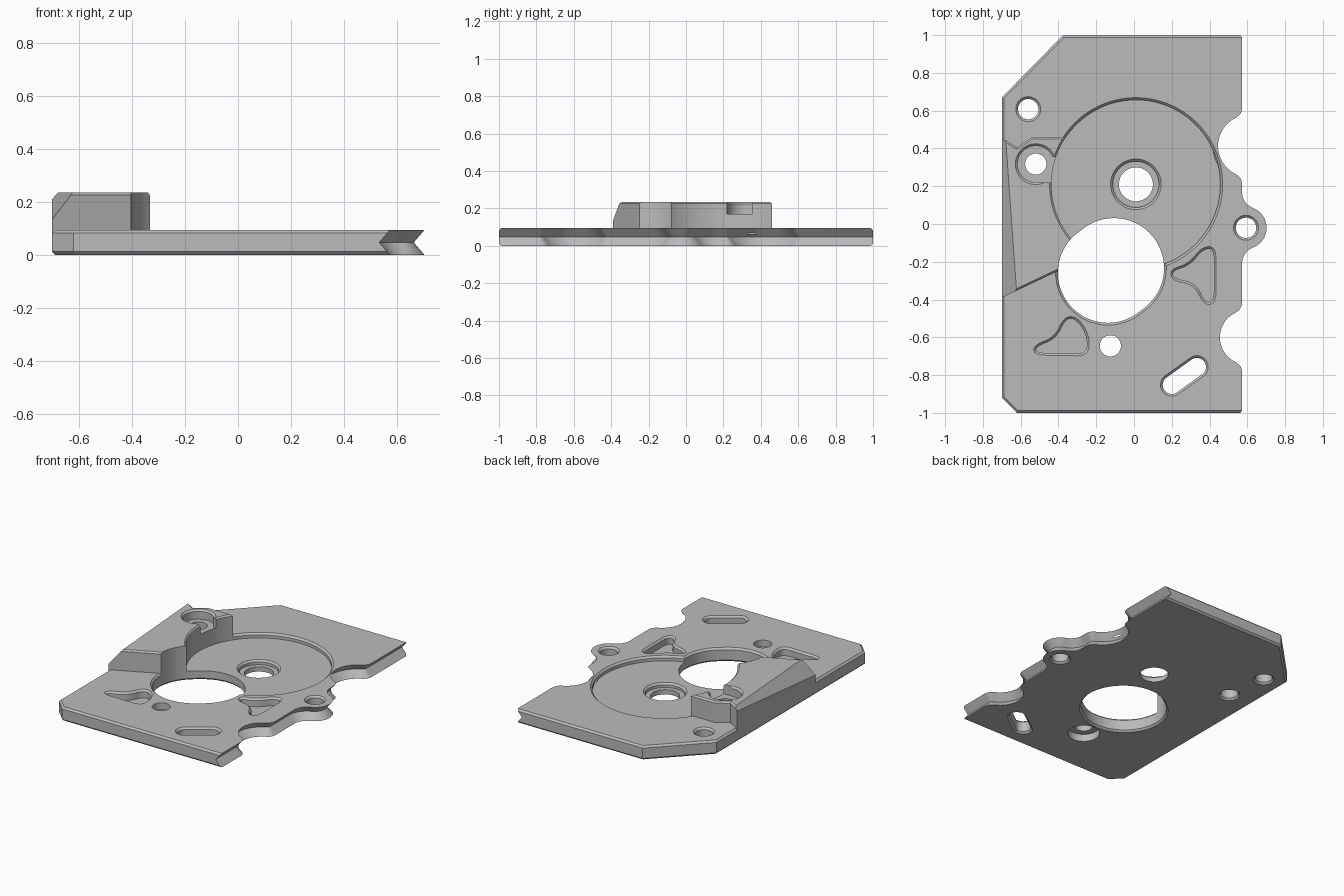
import bpy, bmesh
from math import atan2, cos, sin, sqrt, pi, radians
from mathutils import Vector

if "Cube" in bpy.data.objects:
    bpy.data.objects.remove(bpy.data.objects["Cube"], do_unlink=True)

TOP, BLOCK_TOP, CH, EDGE = 0.094, 0.235, 0.012, 0.572

grey = bpy.data.materials.new("machined_grey")
grey.use_nodes = True
grey.diffuse_color = (0.5, 0.5, 0.5, 1)
grey.node_tree.nodes["Principled BSDF"].inputs["Base Color"].default_value = (0.5, 0.5, 0.5, 1)


def arc(cx, cy, r, a0, a1, n):
    return [(cx + r * cos(a0 + (a1 - a0) * i / n), cy + r * sin(a0 + (a1 - a0) * i / n))
            for i in range(n + 1)]


def circle(cx, cy, r, n=64):
    return arc(cx, cy, r, 0, 2 * pi, n)[:-1]


def obround(a, b, r, n=20):
    t = atan2(b[1] - a[1], b[0] - a[0])
    return arc(*b, r, t - pi / 2, t + pi / 2, n) + arc(*a, r, t + pi / 2, t + 3 * pi / 2, n)


def rounded(pts, steps=3):
    """Corner cutting turns a coarse outline into a rounded one."""
    for _ in range(steps):
        out = []
        for p, q in zip(pts, pts[1:] + pts[:1]):
            p, q = Vector(p), Vector(q)
            out += [p.lerp(q, 0.25), p.lerp(q, 0.75)]
        pts = out
    return [tuple(p) for p in pts]


def edge_bump(cx, cy, r, rf, side):
    """Scallop (side -1) or lug (side +1) blended into the straight edge by fillets."""
    fx = EDGE + side * rf
    dy = sqrt((r + rf) ** 2 - (fx - cx) ** 2)
    phi = atan2(dy, cx - fx)
    half = arc(fx, cy - dy, rf, 0 if side < 0 else pi, phi, 8)
    half += arc(cx, cy, r, phi - pi, -pi if side < 0 else 0, 14)[1:]
    return half + [(x, 2 * cy - y) for x, y in reversed(half[:-1])]


def inset(outline, dists):
    """Move each edge of a counterclockwise outline inward by its own distance."""
    pts, res = [Vector(p) for p in outline], []
    count = len(pts)
    for i, p in enumerate(pts):
        e1, e2 = (p - pts[i - 1]).normalized(), (pts[(i + 1) % count] - p).normalized()
        n1, n2 = Vector((e1.y, -e1.x)), Vector((e2.y, -e2.x))
        d1, d2 = dists[i - 1], dists[i]
        det = n1.x * n2.y - n1.y * n2.x
        if abs(det) < 0.01:
            o = -(n1 + n2).normalized() * (d1 + d2) / 2
        else:
            o = Vector((-d1 * n2.y + d2 * n1.y, -d2 * n1.x + d1 * n2.x)) / det
        res.append(p + o)
    return res


def loft(name, outline, levels, special=None):
    """Stack of inset copies of an outline; levels are (z, inset[, inset of special edges])."""
    bm = bmesh.new()
    count = len(outline)
    flags = [bool(special and special(outline[i], outline[(i + 1) % count])) for i in range(count)]
    rings = []
    for z, d, *s in levels:
        ring = inset(outline, [s[0] if f else d for f in flags])
        rings.append([bm.verts.new((p.x, p.y, z)) for p in ring])
    for a, b in zip(rings, rings[1:]):
        for i in range(count):
            j = (i + 1) % count
            bm.faces.new((a[i], a[j], b[j], b[i]))
    bm.faces.new(rings[0][::-1])
    bm.faces.new(rings[-1])
    mesh = bpy.data.meshes.new(name)
    bm.to_mesh(mesh)
    bm.free()
    obj = bpy.data.objects.new(name, mesh)
    mesh.materials.append(grey)
    bpy.context.collection.objects.link(obj)
    return obj


def combine(target, tool, operation="DIFFERENCE"):
    mod = target.modifiers.new(operation.lower(), "BOOLEAN")
    mod.operation, mod.solver, mod.object = operation, "EXACT", tool
    bpy.context.view_layer.objects.active = target
    bpy.ops.object.modifier_apply(modifier=mod.name)
    bpy.data.objects.remove(tool, do_unlink=True)


def through(low=True, top=TOP):
    """Levels of a through cut with chamfered rims."""
    start = [(-0.01, -CH - 0.01), (CH, 0)] if low else [(-0.1, 0)]
    return start + [(top - CH, 0), (top + 0.01, -CH - 0.01)]


# Base plate: chamfered edges, V-groove along the wavy side
outline = [(-0.375, 1), (-0.7, 0.67), (-0.7, -0.92), (-0.62, -1), (EDGE, -1)]
outline += edge_bump(0.6, -0.6, 0.145, 0.06, -1)
outline += edge_bump(0.59, -0.02, 0.112, 0.09, 1)
outline += edge_bump(0.61, 0.413, 0.165, 0.06, -1)
outline += [(EDGE, 1)]
plate = loft("mounting_plate", outline,
             [(0, CH, 0), (CH, 0, 0.01), (0.047, 0, 0.04), (TOP - CH, 0, 0.01), (TOP, CH, 0)],
             lambda a, b: min(a[0], b[0]) > 0.3)

# Round recess with a counterbored centre hole
HUB = (0.01, 0.21)
combine(plate, loft("recess_cutter", circle(*HUB, 0.447, 128),
                    [(0.062, 0), (TOP - CH, 0), (TOP + 0.01, -CH - 0.01)]))
combine(plate, loft("counterbore_cutter", circle(*HUB, 0.122),
                    [(0.032, 0), (0.05, 0), (0.072, -0.022)]))
combine(plate, loft("hub_hole_cutter", circle(*HUB, 0.09), [(-0.1, 0), (0.2, 0)]))

# Large opening, slightly elongated
opening = obround((-0.138, -0.258), (-0.106, -0.234), 0.265, 48)
combine(plate, loft("opening_cutter", opening, through()))

# Bolt holes, oblong slot and the hole counterbored from below
for spot in ((-0.56, 0.608), (0.593, -0.02)):
    combine(plate, loft("bolt_cutter", circle(*spot, 0.054, 48), through()))
combine(plate, loft("slot_cutter", obround((0.2, -0.852), (0.333, -0.757), 0.048), through()))
combine(plate, loft("pin_cutter", circle(-0.125, -0.645, 0.056, 48),
                    [(-0.1, -0.044), (0.05, -0.044), (0.05, 0), (0.2, 0)]))

# Two blind pockets
right_pocket = [(0.19, -0.24), (0.29, -0.21), (0.36, -0.12), (0.435, -0.12), (0.435, -0.27),
                (0.435, -0.42), (0.37, -0.43), (0.32, -0.32), (0.2, -0.3)]
left_pocket = [(-0.53, -0.64), (-0.42, -0.6), (-0.37, -0.49), (-0.3, -0.49), (-0.235, -0.59),
               (-0.24, -0.7), (-0.38, -0.695), (-0.53, -0.695)]
for pocket in (right_pocket[::-1], left_pocket[::-1]):
    combine(plate, loft("pocket_cutter", rounded(pocket),
                        [(0.04, CH), (TOP - CH, CH), (TOP + 0.01, -0.01)]))

# Raised block on the side, flush with the plate wall
block = loft("raised_block",
             [(-0.7, 0.455), (-0.7, -0.39), (-0.41, -0.253), (-0.3, -0.2), (-0.2, -0.1),
              (-0.3, 0.46), (-0.54, 0.46), (-0.62, 0.407)],
             [(0.03, 0, 0), (BLOCK_TOP - 0.01, 0, 0), (BLOCK_TOP, 0.01, 0)],
             lambda a, b: max(a[0], b[0]) < -0.69)

# Slanted outer face, wider towards the front
a, b, c = Vector((-0.7, -0.39, 0.135)), Vector((-0.622, -0.35, BLOCK_TOP)), Vector((-0.7, 0.455, 0.21))
normal = (b - a).cross(c - a)
if normal.z < 0:
    normal.negate()
bm = bmesh.new()
bm.from_mesh(block.data)
cut = bmesh.ops.bisect_plane(bm, geom=bm.verts[:] + bm.edges[:] + bm.faces[:],
                             plane_co=a, plane_no=normal, clear_outer=True)
bmesh.ops.edgeloop_fill(bm, edges=[e for e in cut["geom_cut"] if isinstance(e, bmesh.types.BMEdge)])
bmesh.ops.recalc_face_normals(bm, faces=bm.faces[:])
bm.to_mesh(block.data)
bm.free()

# Curved inner walls of the block, then join it to the plate
combine(block, loft("hub_wall_cutter", circle(*HUB, 0.447, 128),
                    [(-0.1, 0), (BLOCK_TOP - 0.01, 0), (BLOCK_TOP + 0.01, -0.02)]))
combine(block, loft("opening_wall_cutter", opening, [(-0.1, 0), (0.4, 0)]))
combine(plate, block, "UNION")

# Counterbored screw hole with a notch open towards the recess
combine(plate, loft("screw_cutter", circle(-0.52, 0.317, 0.056),
                    [(-0.01, -0.022), (CH, 0), (0.17, 0), (0.17, -0.04),
                     (BLOCK_TOP - CH, -0.04), (BLOCK_TOP + 0.01, -0.062)]))
combine(plate, loft("notch_cutter", [(-0.5, 0.22), (-0.3, 0.22), (-0.3, 0.355), (-0.5, 0.355)],
                    [(0.17, 0), (0.4, 0)]))

bpy.ops.object.select_all(action="DESELECT")
plate.select_set(True)
bpy.context.view_layer.objects.active = plate
bpy.ops.object.shade_smooth_by_angle(angle=radians(25))
